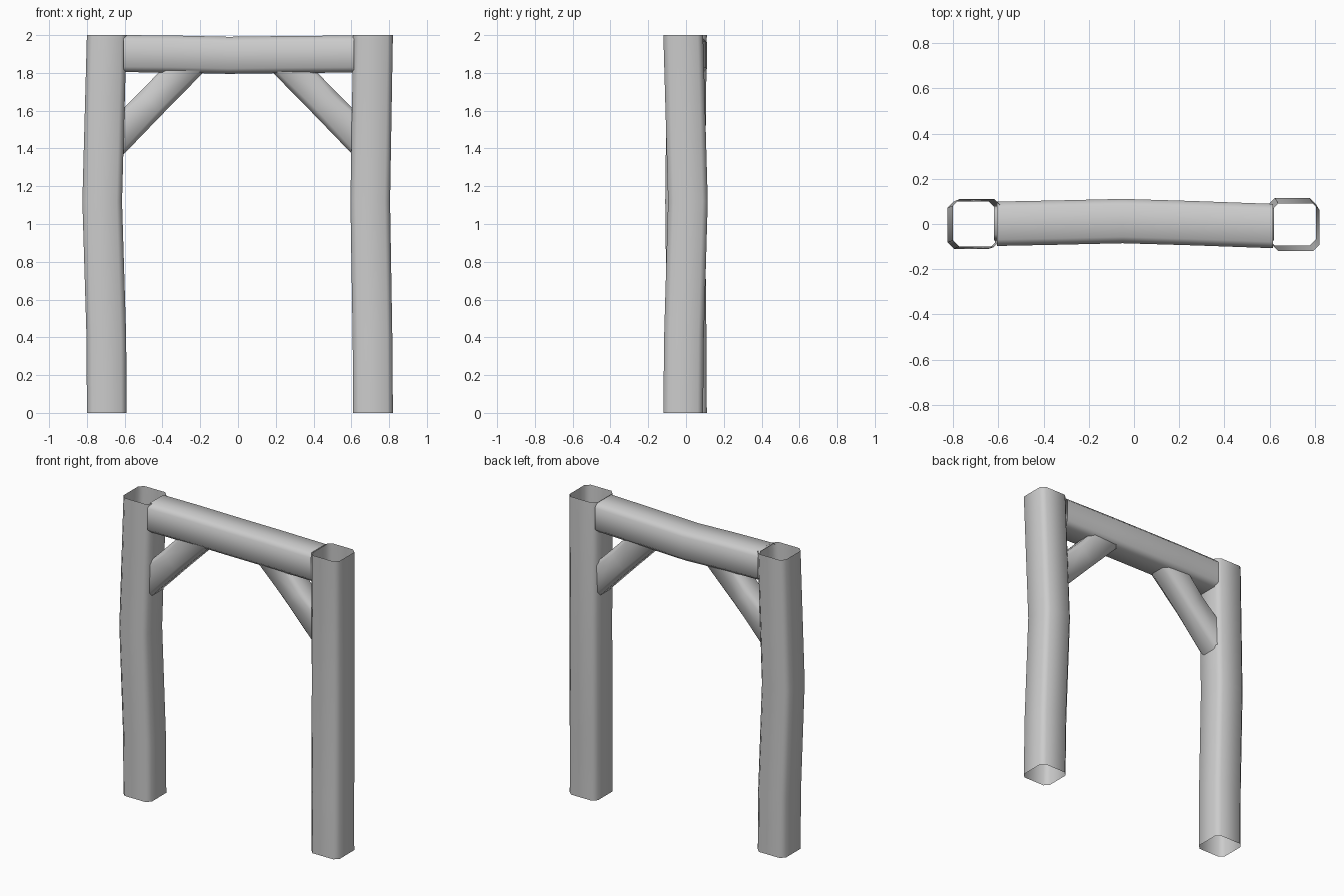
import bpy
import bmesh
from mathutils import Vector

if "Cube" in bpy.data.objects:
    bpy.data.objects.remove(bpy.data.objects["Cube"])


def timber(name, sections, chamfer=0.028):
    """Open tube lofted through chamfered rectangles: (centre, half side u, half side v)."""
    bm = bmesh.new()
    rings = []
    for c, u, v in sections:
        c, u, v = Vector(c), Vector(u), Vector(v)
        a, b = 1 - chamfer / u.length, 1 - chamfer / v.length
        corners = [(1, -b), (1, b), (a, 1), (-a, 1), (-1, b), (-1, -b), (-a, -1), (a, -1)]
        rings.append([bm.verts.new(c + u * p + v * q) for p, q in corners])
    for lo, hi in zip(rings, rings[1:]):
        for i in range(8):
            j = (i + 1) % 8
            bm.faces.new((lo[i], lo[j], hi[j], hi[i]))
    bmesh.ops.recalc_face_normals(bm, faces=bm.faces)
    for f in bm.faces:
        f.smooth = True
    mesh = bpy.data.meshes.new(name)
    bm.to_mesh(mesh)
    bm.free()
    obj = bpy.data.objects.new(name, mesh)
    bpy.context.collection.objects.link(obj)
    return obj


# Slightly bowed posts, open at both ends
def post(name, path):
    timber(name, [((x, y, z), (0.105, 0, 0), (0, 0.105, 0)) for x, y, z in path])


post("left_post", [(-0.695, 0.005, 0), (-0.697, 0.003, 0.4),
                   (-0.719, -0.005, 1.12), (-0.695, 0.005, 2)])
post("right_post", [(0.715, -0.015, 0), (0.712, -0.011, 0.4),
                    (0.700, 0.010, 1.12), (0.715, -0.015, 2)])

# Bowed crossbeam
timber("crossbeam", [((x, y, z), (0, 0.098, 0), (0, 0, 0.098))
                     for x, y, z in [(-0.605, 0.001, 1.902), (-0.35, 0.006, 1.9),
                                     (-0.05, 0.013, 1.893), (0.25, 0.004, 1.897),
                                     (0.615, -0.009, 1.9)]])

# Diagonal braces, cut flush against post and beam
for side, name in ((-1, "left_brace"), (1, "right_brace")):
    timber(name, [
        ((side * 0.618, 0.003, 1.478), (0, 0.077, 0), (0, 0, 0.122)),
        ((side * 0.455, 0.003, 1.645), (0, 0.077, 0), (side * 0.059, 0, 0.059)),
        ((side * 0.292, 0.003, 1.812), (0, 0.077, 0), (side * 0.118, 0, 0)),
    ])
